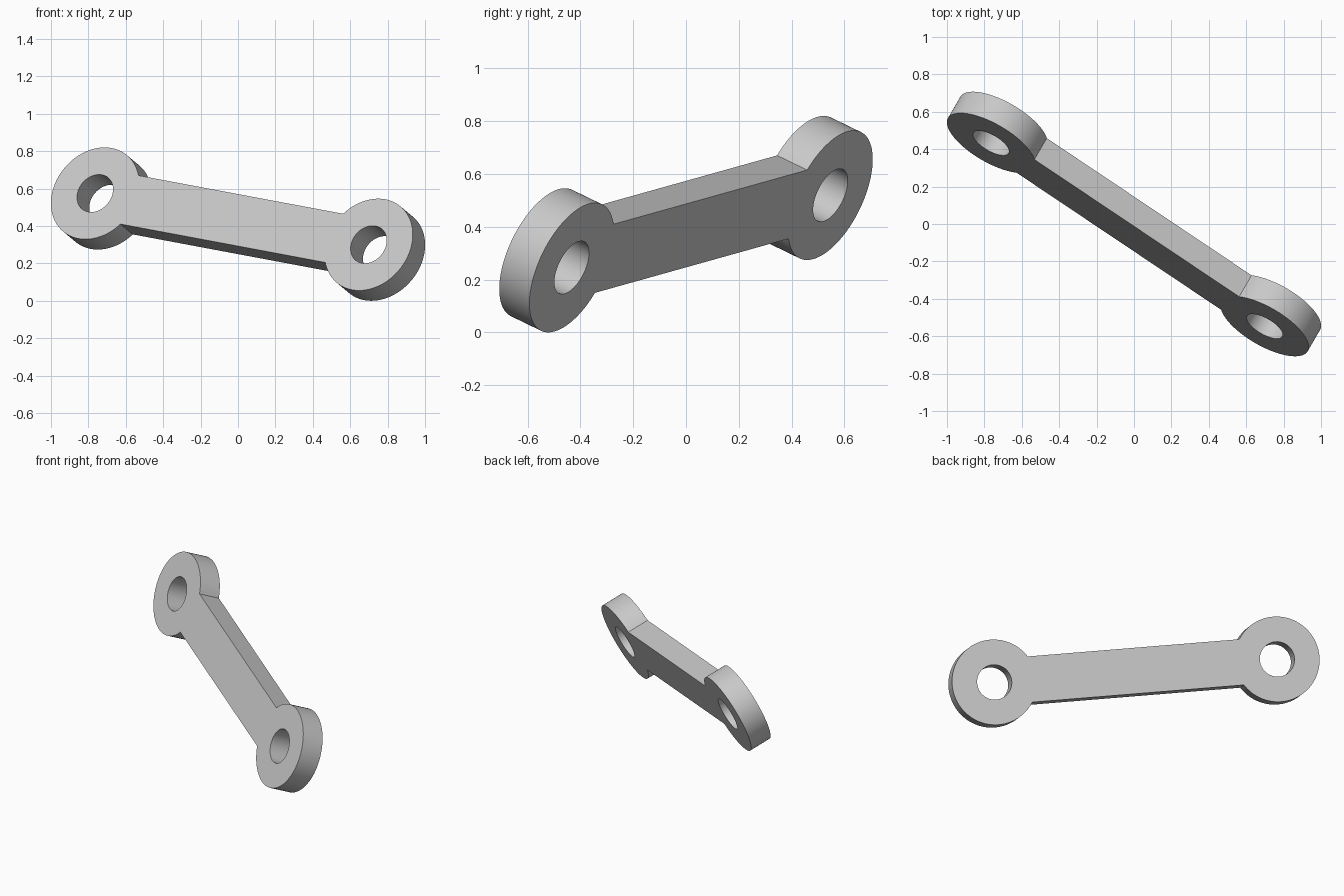
import bpy, bmesh, math
from mathutils import Vector, Matrix

cube = bpy.data.objects.get("Cube")
if cube:
    bpy.data.objects.remove(cube, do_unlink=True)

EYE_R, HOLE_R, BAR_HALF, THICK = 0.266, 0.109, 0.143, 0.143
SIDES = 96
END = Vector((0.7315, -0.49, -0.137))      # centre of the lower eye from the middle
NORMAL = Vector((0.467, 0.794, -0.387))    # direction of the pin holes
half = END.length

# Plain grey metal
grey = bpy.data.materials.new("grey_metal")
grey.use_nodes = True
colour = (0.58, 0.58, 0.58, 1.0)
grey.diffuse_color = colour
grey.node_tree.nodes["Principled BSDF"].inputs["Base Color"].default_value = colour


def arc(cx, radius, start, end, count):
    steps = [start + (end - start) * i / count for i in range(count + 1)]
    return [(cx + radius * math.cos(a), radius * math.sin(a)) for a in steps]


def add_loop(curve, points):
    spline = curve.splines.new('POLY')
    spline.points.add(len(points) - 1)
    for p, (x, y) in zip(spline.points, points):
        p.co = (x, y, 0, 1)
    spline.use_cyclic_u = True


# Flat link profile: two round eyes joined by a bar, with a hole in each eye
curve = bpy.data.curves.new("link_profile", 'CURVE')
curve.dimensions = '2D'
curve.fill_mode = 'BOTH'
curve.extrude = THICK / 2
sweep = math.pi - math.asin(BAR_HALF / EYE_R)
right_eye = arc(half, EYE_R, -sweep, sweep, SIDES)
add_loop(curve, right_eye + [(-x, -y) for x, y in right_eye])
for cx in (half, -half):
    add_loop(curve, arc(cx, HOLE_R, 0, math.tau, SIDES // 2)[:-1])

# Turn the extruded profile into a mesh
profile = bpy.data.objects.new("link_profile", curve)
bpy.context.collection.objects.link(profile)
bpy.context.view_layer.update()
depsgraph = bpy.context.evaluated_depsgraph_get()
mesh = bpy.data.meshes.new_from_object(profile.evaluated_get(depsgraph))
bpy.data.objects.remove(profile, do_unlink=True)

# Tilt the link into its slanted pose
ax = END.normalized()
az = (NORMAL - ax * NORMAL.dot(ax)).normalized()
ay = az.cross(ax)
mesh.transform(Matrix((ax, ay, az)).transposed().to_4x4())

bm = bmesh.new()
bm.from_mesh(mesh)
bmesh.ops.remove_doubles(bm, verts=bm.verts, dist=0.0005)
bmesh.ops.recalc_face_normals(bm, faces=bm.faces)
lowest = min(v.co.z for v in bm.verts)
bmesh.ops.translate(bm, verts=bm.verts, vec=(0, 0, -lowest))
bm.to_mesh(mesh)
bm.free()

mesh.name = "link_arm"
mesh.materials.clear()
mesh.materials.append(grey)
link = bpy.data.objects.new("link_arm", mesh)
bpy.context.collection.objects.link(link)

# Smooth round walls, sharp rims
bpy.ops.object.select_all(action='DESELECT')
link.select_set(True)
bpy.context.view_layer.objects.active = link
bpy.ops.object.shade_smooth_by_angle(angle=math.radians(30))
